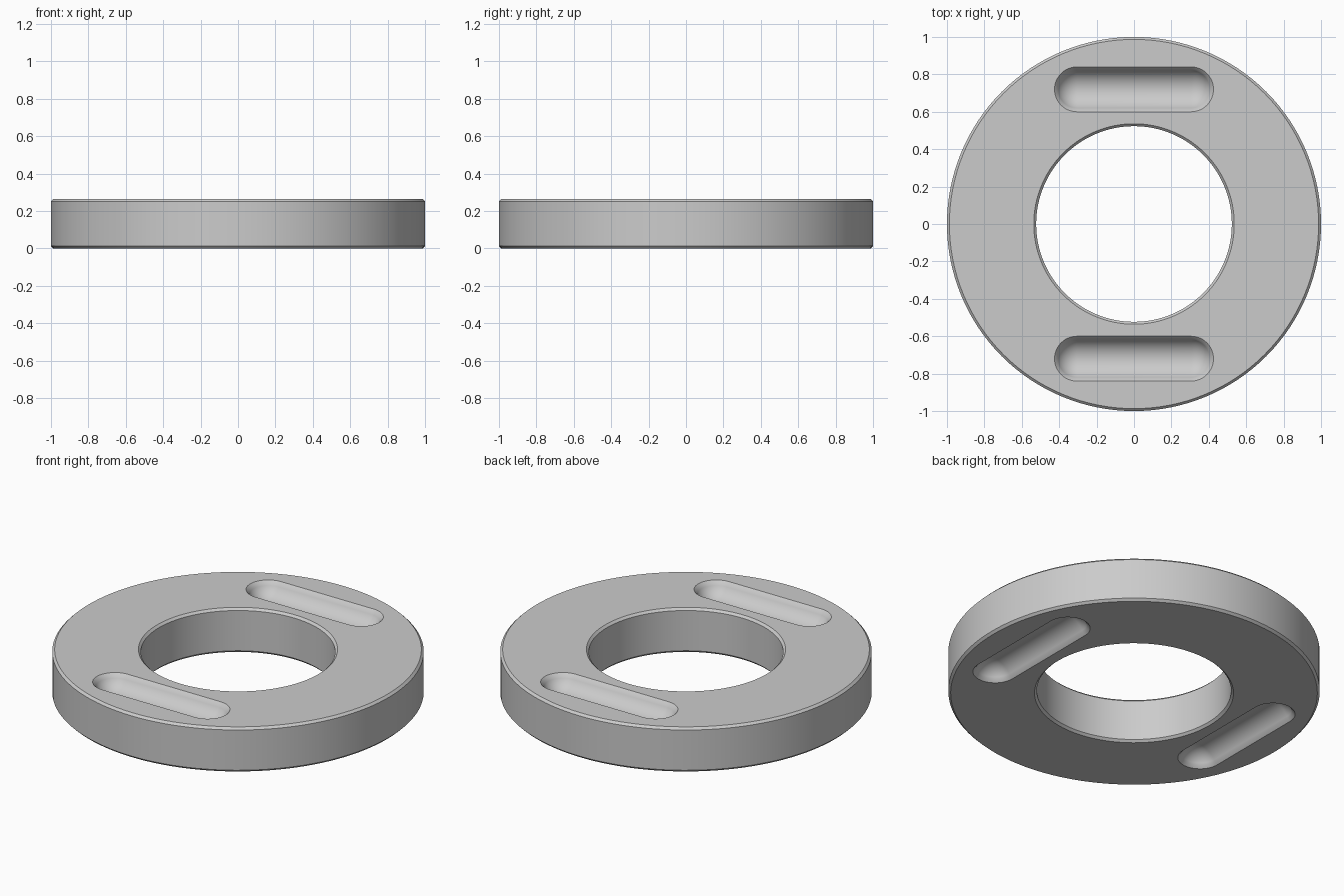
import bpy
import bmesh
from math import sin, cos, pi, radians
from mathutils import Matrix

cube = bpy.data.objects.get("Cube")
if cube:
    bpy.data.objects.remove(cube, do_unlink=True)

HEIGHT = 0.265
OUTER, INNER = 1.0, 0.523
CHAMFER = 0.013
SLOT_Y = 0.72          # slot centre distance from the middle
SLOT_HALF = 0.305      # half length of the straight part
SLOT_R = 0.105         # half width of the groove below its lip
LIP = 0.015            # chamfer around the slot mouth
ARC_START = radians(25)  # groove wall leans this far from vertical


def make_material(name, rgb):
    mat = bpy.data.materials.new(name)
    mat.use_nodes = True
    colour = (*rgb, 1.0)
    mat.diffuse_color = colour
    mat.node_tree.nodes["Principled BSDF"].inputs["Base Color"].default_value = colour
    return mat


def make_object(name, bm):
    bmesh.ops.recalc_face_normals(bm, faces=bm.faces)
    mesh = bpy.data.meshes.new(name)
    bm.to_mesh(mesh)
    bm.free()
    obj = bpy.data.objects.new(name, mesh)
    bpy.context.collection.objects.link(obj)
    return obj


def bridge(bm, a, b):
    """Join two closed rings of vertices with quads."""
    n = len(a)
    for i in range(n):
        j = (i + 1) % n
        bm.faces.new((a[i], a[j], b[j], b[i]))


# Ring body: chamfered rectangular section turned around z
def ring_body(segments=128):
    c = CHAMFER
    section = [(OUTER - c, 0), (OUTER, c), (OUTER, HEIGHT - c), (OUTER - c, HEIGHT),
               (INNER + c, HEIGHT), (INNER, HEIGHT - c), (INNER, c), (INNER + c, 0)]
    bm = bmesh.new()
    rings = []
    for r, z in section:
        angles = [2 * pi * i / segments for i in range(segments)]
        rings.append([bm.verts.new((r * cos(a), r * sin(a), z)) for a in angles])
    for k, ring in enumerate(rings):
        bridge(bm, ring, rings[(k + 1) % len(rings)])
    return make_object("ring_body", bm)


# Slot cutter: a shallow rounded groove with a chamfered mouth
def add_slot(bm, place, half_segments=24, arc_steps=12):
    wide = SLOT_R + LIP
    arc_r = SLOT_R / cos(ARC_START)
    centre = -LIP + arc_r * sin(ARC_START)
    profile = [(wide + LIP, LIP)]
    for i in range(arc_steps + 1):
        a = ARC_START + (pi / 2 - ARC_START) * i / arc_steps
        profile.append((arc_r * cos(a), centre - arc_r * sin(a)))
    rings = []
    for r, z in profile:
        ring = []
        for end in (1, -1):
            for i in range(half_segments + 1):
                a = -pi / 2 + pi * i / half_segments
                ring.append(bm.verts.new((end * (SLOT_HALF + r * cos(a)),
                                          SLOT_Y + end * r * sin(a), z)))
        rings.append(ring)
    bm.faces.new(rings[0])
    for a, b in zip(rings, rings[1:]):
        bridge(bm, a, b)
    bmesh.ops.transform(bm, matrix=place, verts=[v for ring in rings for v in ring])


# Top slots lie along x, bottom slots a quarter turn round
def slot_cutter():
    bm = bmesh.new()
    top = Matrix.Translation((0, 0, HEIGHT))
    flip = Matrix.Rotation(pi, 4, "Y")
    for half_turn in (0, pi):
        add_slot(bm, top @ Matrix.Rotation(half_turn, 4, "Z"))
        add_slot(bm, Matrix.Rotation(half_turn + pi / 2, 4, "Z") @ flip)
    bmesh.ops.remove_doubles(bm, verts=bm.verts, dist=0.0005)
    return make_object("slot_cutter", bm)


body = ring_body()
cutter = slot_cutter()

# Cut the four slots
cut = body.modifiers.new("slots", "BOOLEAN")
cut.operation = "DIFFERENCE"
cut.solver = "EXACT"
cut.object = cutter
bpy.ops.object.select_all(action="DESELECT")
bpy.context.view_layer.objects.active = body
body.select_set(True)
bpy.ops.object.modifier_apply(modifier=cut.name)
bpy.data.objects.remove(cutter, do_unlink=True)

# Finish
body.data.materials.clear()
body.data.materials.append(make_material("light_grey", (0.6, 0.6, 0.6)))
for poly in body.data.polygons:
    poly.material_index = 0
bpy.ops.object.shade_smooth_by_angle(angle=pi / 6)
